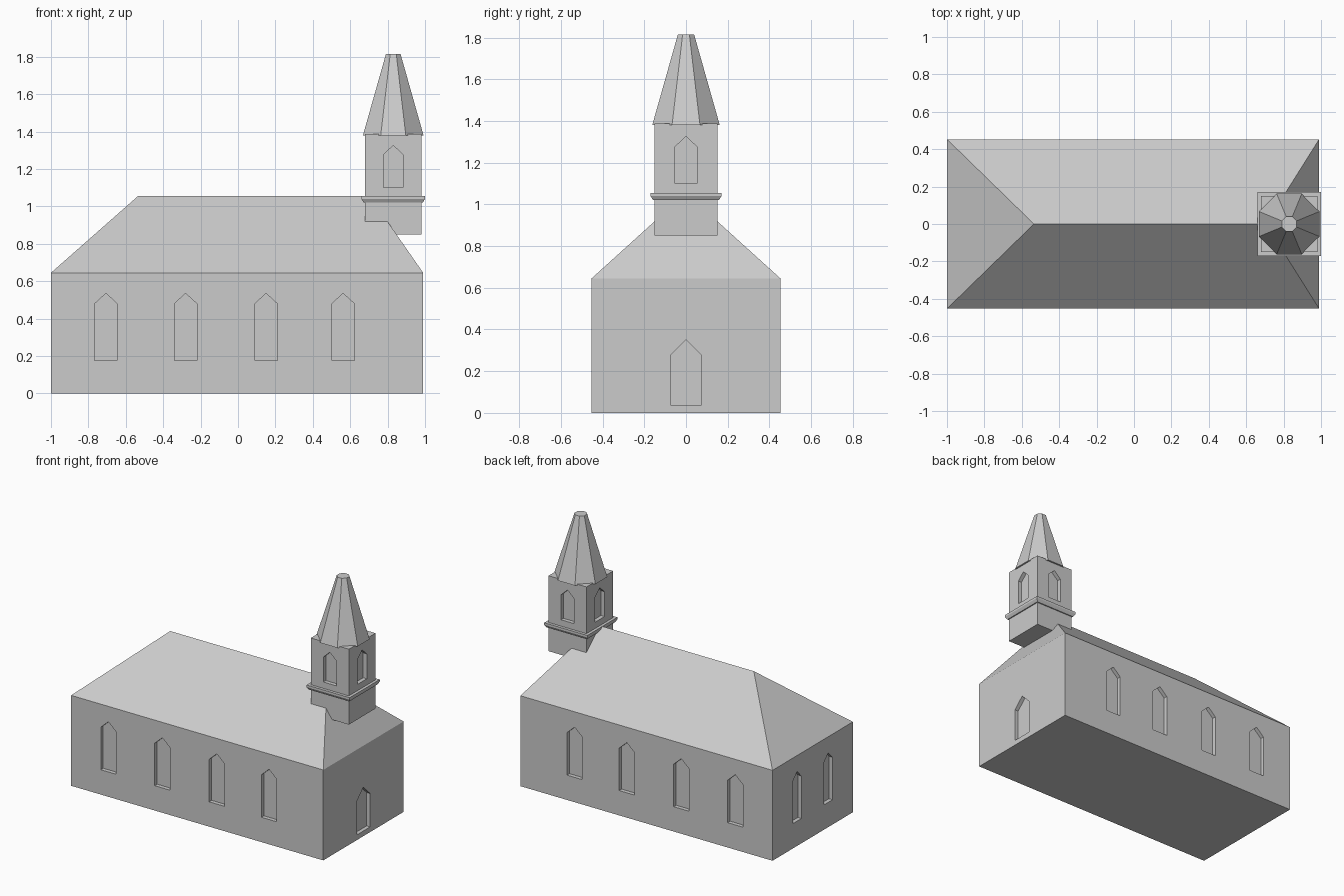
import bpy, bmesh, math
from mathutils import Vector

if "Cube" in bpy.data.objects:
    bpy.data.objects.remove(bpy.data.objects["Cube"])

stone = bpy.data.materials.new("light grey")
stone.diffuse_color = (0.6, 0.6, 0.6, 1)
stone.use_nodes = True
stone.node_tree.nodes["Principled BSDF"].inputs["Base Color"].default_value = stone.diffuse_color


def make(name, bm):
    bmesh.ops.recalc_face_normals(bm, faces=bm.faces)
    me = bpy.data.meshes.new(name)
    bm.to_mesh(me)
    bm.free()
    me.materials.append(stone)
    ob = bpy.data.objects.new(name, me)
    bpy.context.collection.objects.link(ob)
    return ob


def loft(name, rings):
    """Closed solid through rings of equal point count."""
    bm = bmesh.new()
    vs = [[bm.verts.new(p) for p in r] for r in rings]
    n = len(rings[0])
    for a, b in zip(vs, vs[1:]):
        for i in range(n):
            j = (i + 1) % n
            bm.faces.new((a[i], a[j], b[j], b[i]))
    bm.faces.new(vs[0])
    bm.faces.new(vs[-1])
    return make(name, bm)


def ngon(cx, n, apothem, z):
    """Regular polygon ring with flat sides facing the axes."""
    r = apothem / math.cos(math.pi / n)
    return [(cx + r * math.cos((i + .5) * math.tau / n),
             r * math.sin((i + .5) * math.tau / n), z) for i in range(n)]


def cut_openings(ob, openings, depth):
    """Cut pointed recesses: (wall point x, y, outward angle, half width, bottom, shoulder, apex)."""
    bm = bmesh.new()
    for x, y, deg, w, z0, z1, z2 in openings:
        a = math.radians(deg)
        out = Vector((math.cos(a), math.sin(a), 0))
        side = Vector((-out.y, out.x, 0))
        prof = [(-w, z0), (w, z0), (w, z1), (0, z2), (-w, z1)]
        rings = [[bm.verts.new(Vector((x, y, z)) + side * u + out * d) for u, z in prof]
                 for d in (-depth, 0.05)]
        bm.faces.new(rings[0])
        bm.faces.new(rings[1])
        for i in range(5):
            j = (i + 1) % 5
            bm.faces.new((rings[0][i], rings[0][j], rings[1][j], rings[1][i]))
    cutter = make("opening_cutter", bm)
    cutter.hide_render = True
    mod = ob.modifiers.new("openings", 'BOOLEAN')
    mod.operation = 'DIFFERENCE'
    mod.solver = 'EXACT'
    mod.object = cutter
    bpy.context.view_layer.objects.active = ob
    bpy.ops.object.modifier_apply(modifier=mod.name)
    bpy.data.objects.remove(cutter)


# Nave: walls and hipped roof as one solid
X0, X1, Y, EAVE, RIDGE = -1.0, 0.99, 0.453, 0.645, 1.055
bm = bmesh.new()
lo, hi = [[bm.verts.new((x, y, z)) for x, y in ((X0, -Y), (X1, -Y), (X1, Y), (X0, Y))]
          for z in (0, EAVE)]
ra, rb = bm.verts.new((-0.535, 0, RIDGE)), bm.verts.new((0.705, 0, RIDGE))
bm.faces.new(lo)
for i in range(4):
    j = (i + 1) % 4
    bm.faces.new((lo[i], lo[j], hi[j], hi[i]))
bm.faces.new((hi[0], hi[1], rb, ra))
bm.faces.new((hi[1], hi[2], rb))
bm.faces.new((hi[2], hi[3], ra, rb))
bm.faces.new((hi[3], hi[0], ra))
nave = make("nave", bm)

# Side windows, rear windows and door
tall = (0.06, 0.177, 0.48, 0.535)
openings = [(x, s * Y, s * 90) + tall for x in (-0.706, -0.28, 0.15, 0.562) for s in (-1, 1)]
openings += [(X0, y, 180, 0.048, 0.177, 0.48, 0.53) for y in (-0.175, 0.175)]
openings.append((X1, 0, 0, 0.075, 0.037, 0.275, 0.35))
cut_openings(nave, openings, 0.028)

# Tower with a belfry opening on each face
TX, TW = 0.83, 0.15
tower = loft("tower", [ngon(TX, 4, TW, 0.85), ngon(TX, 4, TW, 1.388)])
cut_openings(tower, [(TX + TW * round(math.cos(math.radians(d))),
                      TW * round(math.sin(math.radians(d))), d,
                      0.052, 1.10, 1.277, 1.326) for d in (0, 90, 180, 270)], 0.028)

# Moulded ledge around the tower
loft("tower_ledge", [ngon(TX, 4, 0.158, 1.02), ngon(TX, 4, 0.17, 1.04), ngon(TX, 4, 0.17, 1.055)])

# Eight-sided spire with a blunt tip
loft("spire", [ngon(TX, 8, 0.162, 1.38), ngon(TX, 8, 0.039, 1.815)])
